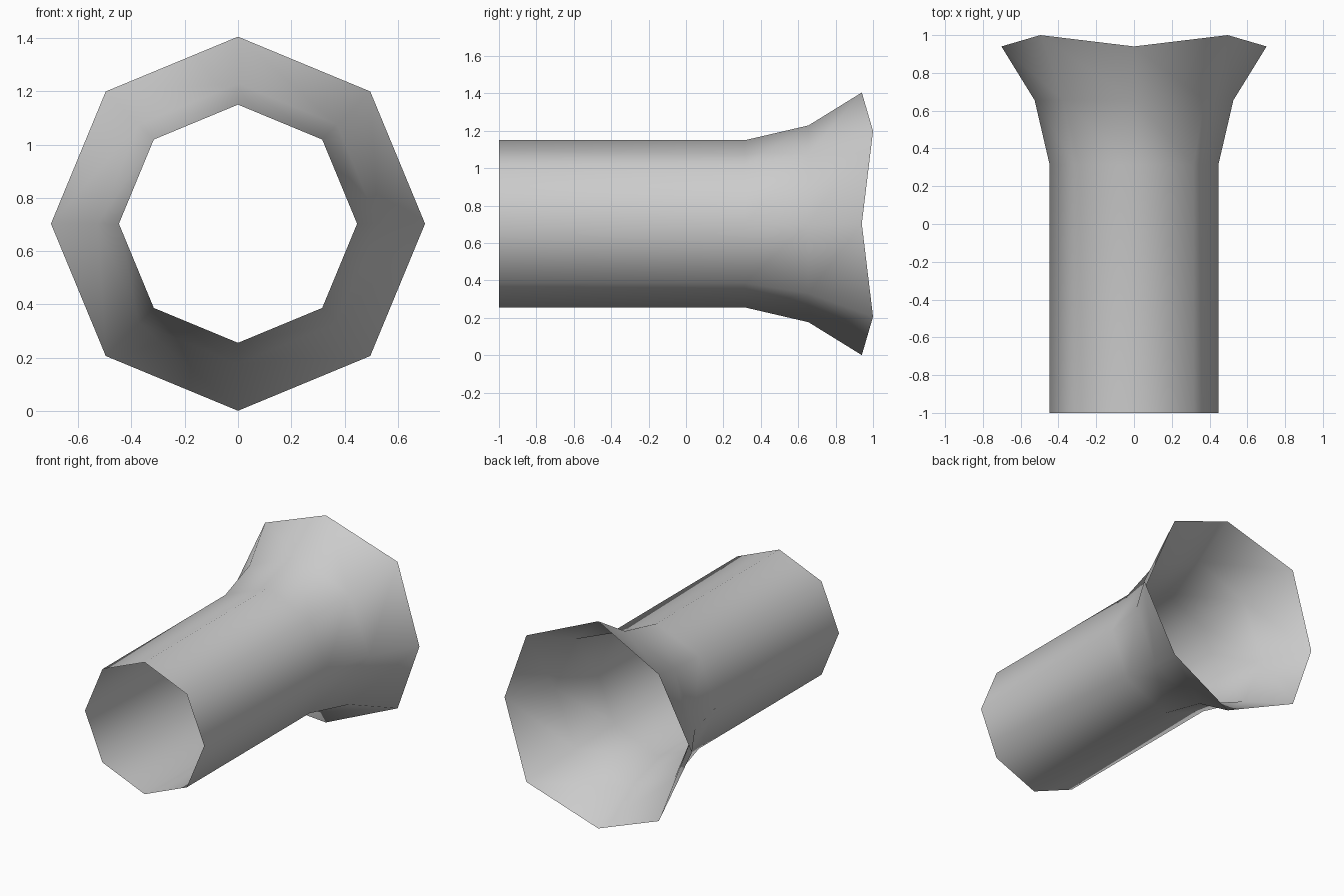
import bpy, bmesh
from math import sin, cos, tau

cube = bpy.data.objects.get("Cube")
if cube:
    bpy.data.objects.remove(cube, do_unlink=True)

SIDES = 8
AXIS_Z = 0.703

# Single grey finish
grey = bpy.data.materials.new("light grey")
grey.use_nodes = True
color = (0.6, 0.6, 0.6, 1)
grey.diffuse_color = color
grey.node_tree.nodes["Principled BSDF"].inputs["Base Color"].default_value = color

# Profile along the tube: position, radius, extra reach of the diagonal corners
profile = [(-1, 0.447, 0), (0.315, 0.447, 0), (0.655, 0.526, 0), (0.94, 0.702, 0.06)]

# Open, thin-walled tube flaring to a scalloped rim at the back
bm = bmesh.new()
rings = []
for y, radius, reach in profile:
    ring = []
    for i in range(SIDES):
        a = tau * i / SIDES
        ring.append(bm.verts.new((radius * cos(a), y + reach * (i % 2), AXIS_Z + radius * sin(a))))
    rings.append(ring)
for near, far in zip(rings, rings[1:]):
    for i in range(SIDES):
        j = (i + 1) % SIDES
        bm.faces.new((near[i], near[j], far[j], far[i]))

# Outward normals and smooth shading
for face in bm.faces:
    face.smooth = True
    face.normal_update()
    c = face.calc_center_median()
    if face.normal.x * c.x + face.normal.z * (c.z - AXIS_Z) < 0:
        face.normal_flip()

mesh = bpy.data.meshes.new("flared_tube")
bm.to_mesh(mesh)
bm.free()
mesh.materials.append(grey)
tube = bpy.data.objects.new("flared_tube", mesh)
bpy.context.collection.objects.link(tube)
